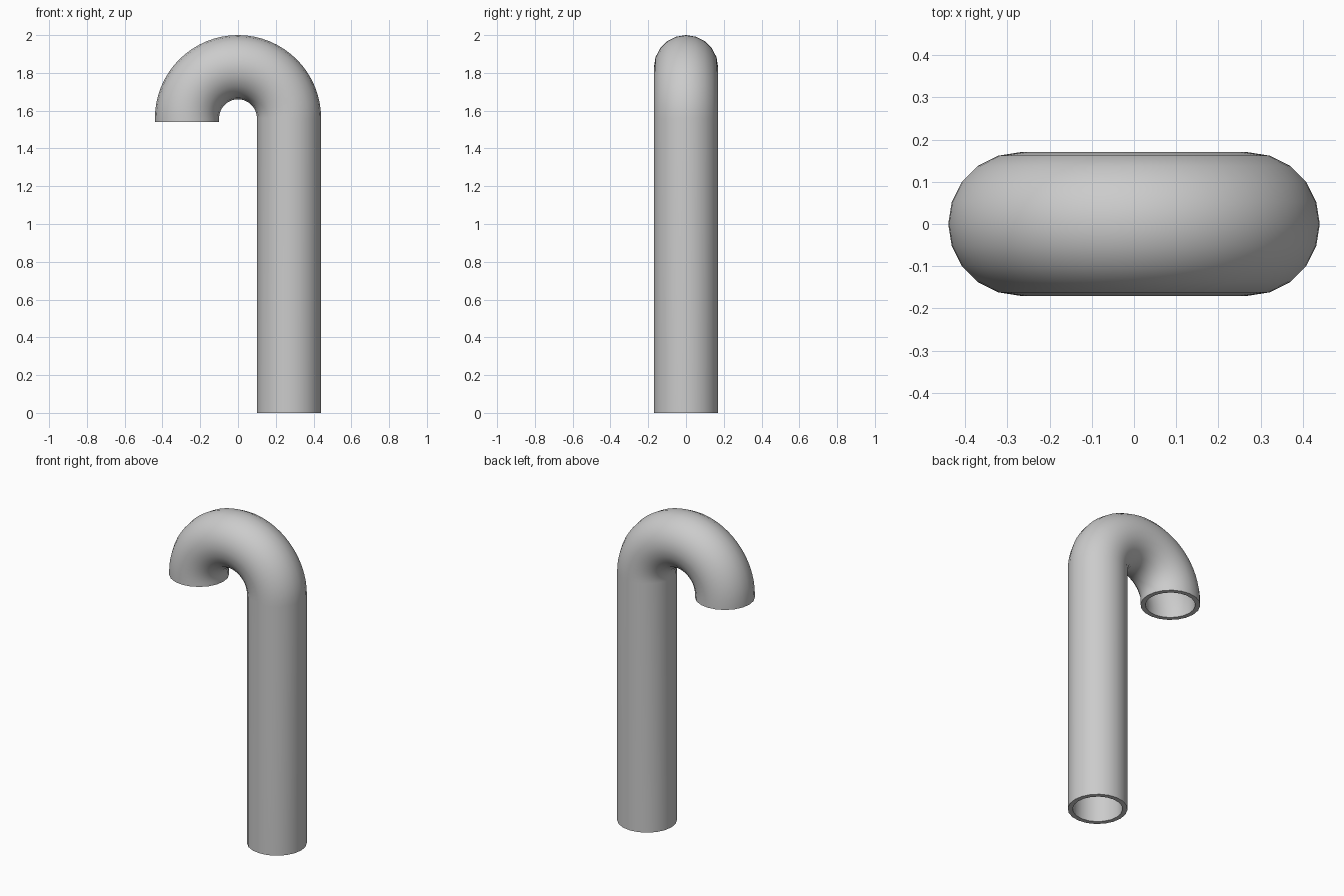
import bpy, bmesh
from math import sin, cos, pi, radians

if "Cube" in bpy.data.objects:
    bpy.data.objects.remove(bpy.data.objects["Cube"])

SIDES, BEND_STEPS = 20, 32
OUTER, INNER = 0.17, 0.142      # pipe radii
BEND, BEND_Z, TIP_Z = 0.27, 1.56, 1.54

# Centre line stations: (x, z, bend angle)
path = [(BEND, 0.0, 0.0)]
for i in range(BEND_STEPS + 1):
    a = pi * i / BEND_STEPS
    path.append((BEND * cos(a), BEND_Z + BEND * sin(a), a))
path.append((-BEND, TIP_Z, pi))

bm = bmesh.new()


def ring(station, radius):
    x, z, a = station
    verts = []
    for k in range(SIDES):
        t = 2 * pi * k / SIDES
        r = radius * cos(t)
        verts.append(bm.verts.new((x + r * cos(a), radius * sin(t), z + r * sin(a))))
    return verts


def bridge(r1, r2):
    for k in range(SIDES):
        n = (k + 1) % SIDES
        bm.faces.new((r1[k], r1[n], r2[n], r2[k]))


# Outer wall up the path, inner wall back down, joined by the rims
rings = [ring(s, OUTER) for s in path] + [ring(s, INNER) for s in reversed(path)]
for i, r in enumerate(rings):
    bridge(r, rings[(i + 1) % len(rings)])
bmesh.ops.recalc_face_normals(bm, faces=bm.faces)

mesh = bpy.data.meshes.new("vent_pipe")
bm.to_mesh(mesh)
bm.free()
pipe = bpy.data.objects.new("vent_pipe", mesh)
bpy.context.collection.objects.link(pipe)

# Smooth walls with crisp rims
bpy.context.view_layer.objects.active = pipe
pipe.select_set(True)
bpy.ops.object.shade_smooth_by_angle(angle=radians(40))
